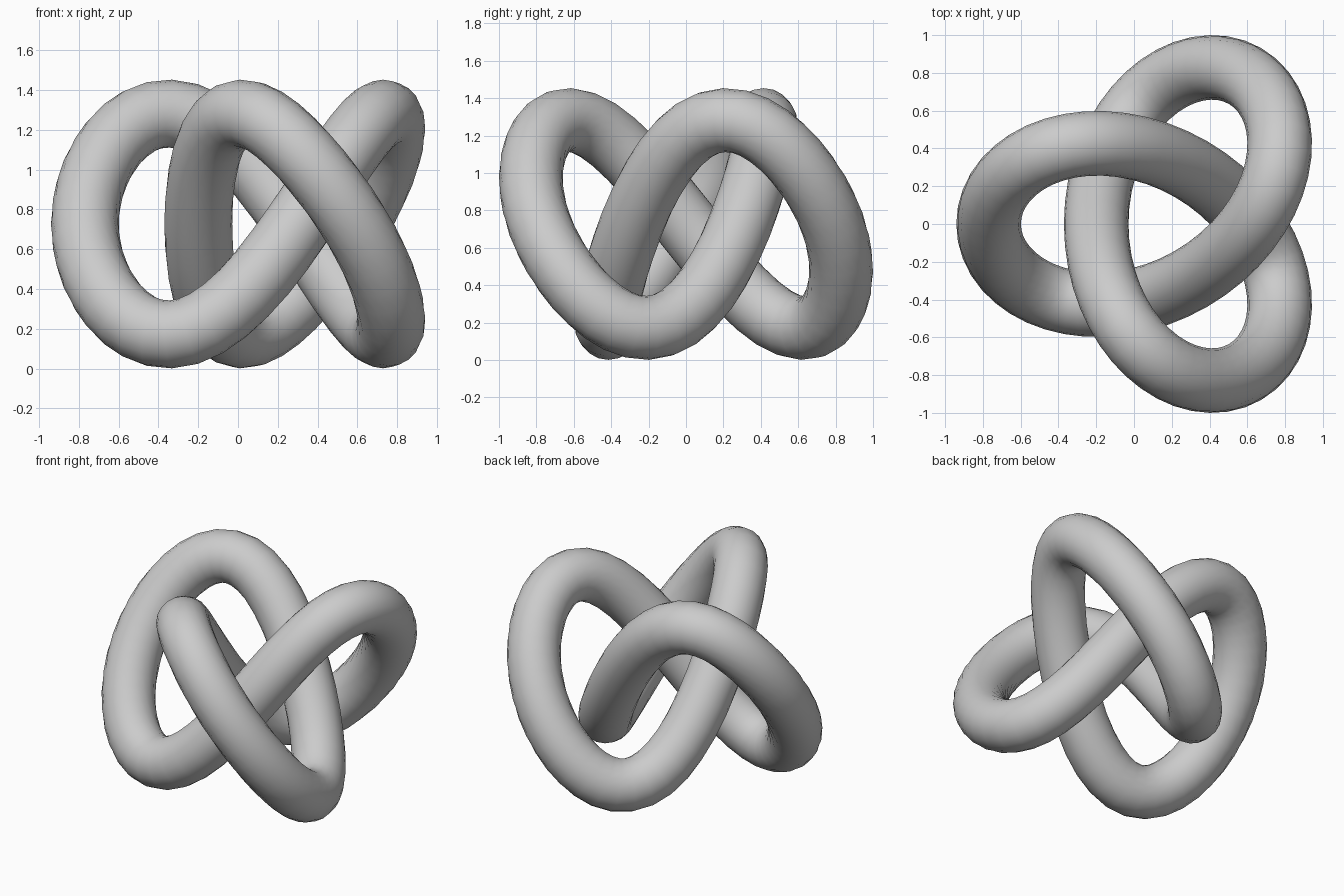
import bpy
import bmesh
from math import sin, cos, pi
from mathutils import Vector

default_cube = bpy.data.objects.get("Cube")
if default_cube:
    bpy.data.objects.remove(default_cube, do_unlink=True)

RINGS, SIDES = 96, 20
TUBE = 0.171
INNER, OUTER = 0.285, 0.62       # the two turning radii of the knot
OFFSET_X, MID_Z = 0.135, 0.727
RISE, SKEW = 0.547, 0.09         # height wave and its second harmonic


def path(t):
    """Centre line of the three-lobed knot."""
    return Vector((
        OFFSET_X + INNER * cos(t) - OUTER * cos(2 * t),
        INNER * sin(t) + OUTER * sin(2 * t),
        MID_Z - RISE * (sin(3 * t) + SKEW * sin(6 * t)),
    ))


def ring(bm, t):
    """Circular cross-section square to the centre line."""
    centre = path(t)
    tangent = (path(t + 0.001) - path(t - 0.001)).normalized()
    side = tangent.cross(Vector((0, 0, 1))).normalized()
    up = side.cross(tangent)
    angles = [2 * pi * j / SIDES for j in range(SIDES)]
    return [bm.verts.new(centre + TUBE * (cos(a) * side + sin(a) * up))
            for a in angles]


# Closed tube swept along the knot
bm = bmesh.new()
rings = [ring(bm, 2 * pi * i / RINGS) for i in range(RINGS)]
for i, current in enumerate(rings):
    following = rings[(i + 1) % RINGS]
    for j in range(SIDES):
        k = (j + 1) % SIDES
        bm.faces.new((current[j], current[k], following[k], following[j]))
bmesh.ops.recalc_face_normals(bm, faces=bm.faces)

mesh = bpy.data.meshes.new("knot_tube")
bm.to_mesh(mesh)
bm.free()
knot = bpy.data.objects.new("knot_tube", mesh)
bpy.context.collection.objects.link(knot)

# Smooth shading
for polygon in mesh.polygons:
    polygon.use_smooth = True
